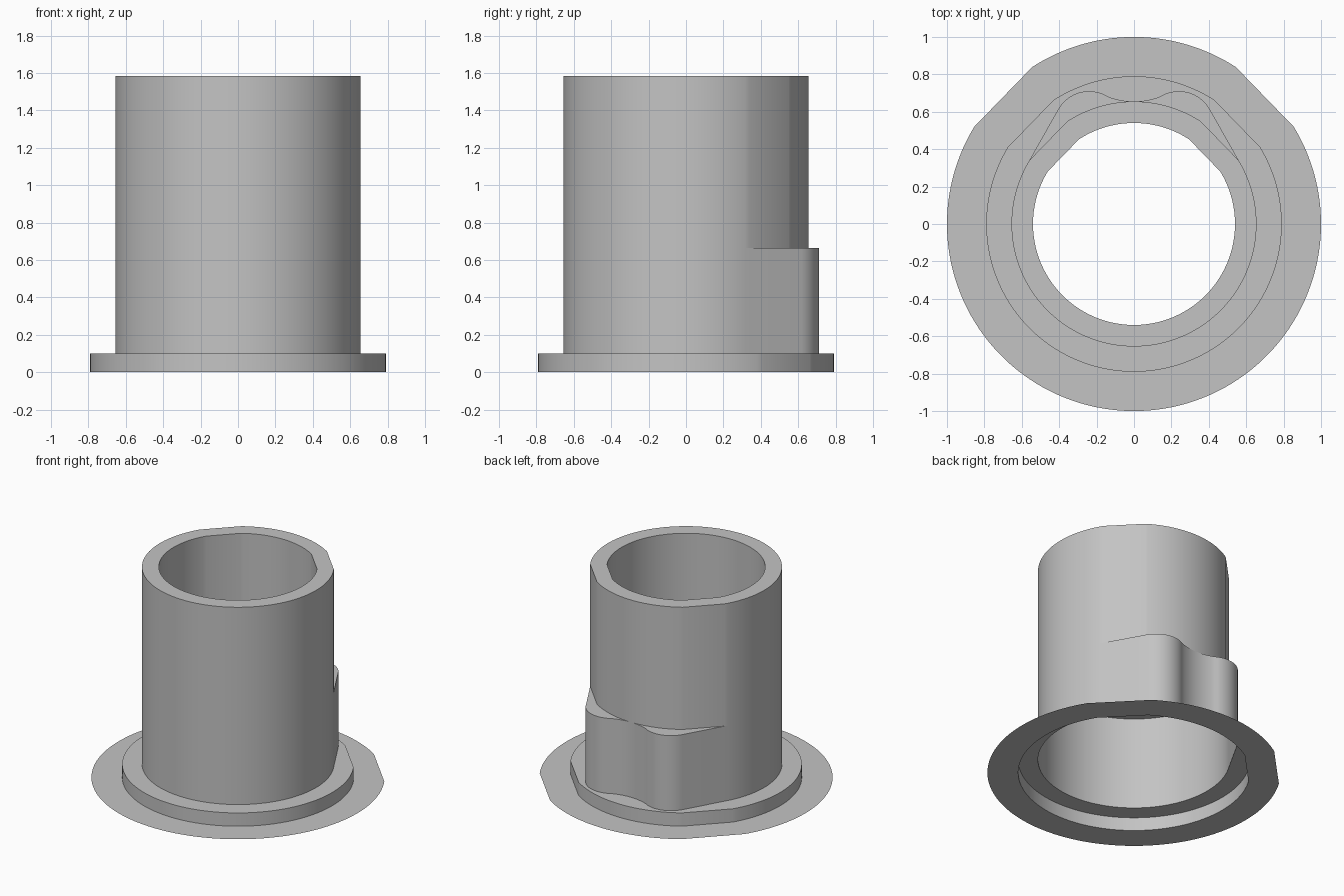
import bpy
import bmesh
from math import cos, sin, radians, hypot, atan2

if "Cube" in bpy.data.objects:
    bpy.data.objects.remove(bpy.data.objects["Cube"], do_unlink=True)

TUBE_R, BORE_R, STEP_R, FLANGE_R = 0.655, 0.54, 0.79, 1.0
STEP_Z, LOBE_Z, LEDGE_Z, TOP_Z = 0.1, 0.665, 0.8, 1.585

grey = bpy.data.materials.new("plain grey")
grey.use_nodes = True
color = (0.55, 0.55, 0.55, 1)
grey.diffuse_color = color
grey.node_tree.nodes["Principled BSDF"].inputs["Base Color"].default_value = color


def arc(cx, cy, r, start, end, n):
    angles = [radians(start + (end - start) * i / n) for i in range(n + 1)]
    return [(cx + r * cos(a), cy + r * sin(a)) for a in angles]


# Plan outline: round wall with a two-lobed bulge at the back
TANGENT = 31.3
half = arc(0, 0, TUBE_R, TANGENT, TANGENT, 1)[:1]
half += arc(0.24, 0.52, 0.19, TANGENT, 114.9, 18)
half += arc(0, 1.036, 0.381, -65.1, -90, 8)[1:]
mirrored = [(-x, y) for x, y in reversed(half[:-1])]
front = arc(0, 0, TUBE_R, 180 - TANGENT, 360 + TANGENT, 100)[1:-1]
outline = half + mirrored + front


def circle(r):
    """Round ring whose points line up with the outline."""
    return [(x * r / hypot(x, y), y * r / hypot(x, y)) for x, y in outline]


def ring_surface(name, rings):
    """Bridge successive (points, height) rings into one sheet."""
    bm = bmesh.new()
    loops = [[bm.verts.new((x, y, z)) for x, y in pts] for pts, z in rings]
    n = len(outline)
    for low, high in zip(loops, loops[1:]):
        for i in range(n):
            j = (i + 1) % n
            bm.faces.new((low[i], low[j], high[j], high[i]))
    bmesh.ops.remove_doubles(bm, verts=bm.verts, dist=0.0005)
    mesh = bpy.data.meshes.new(name)
    bm.to_mesh(mesh)
    bm.free()
    obj = bpy.data.objects.new(name, mesh)
    bpy.context.collection.objects.link(obj)
    mesh.materials.append(grey)
    bpy.ops.object.select_all(action="DESELECT")
    obj.select_set(True)
    bpy.context.view_layer.objects.active = obj
    bpy.ops.object.shade_smooth_by_angle(angle=radians(30))
    return obj


# Thin flat flange and the raised hollow step
ring_surface("base_flange", [(circle(FLANGE_R), 0), (circle(STEP_R), 0)])
ring_surface("base_step", [(circle(STEP_R), 0), (circle(STEP_R), STEP_Z),
                           (outline, STEP_Z)])

# Lower wall with the bulge and its flat cap
ring_surface("lobed_lower_wall", [(outline, STEP_Z), (outline, LOBE_Z),
                                  (circle(TUBE_R), LOBE_Z)])

# Upper tube: outer wall, rim, bore and inner ledge
ring_surface("upper_tube", [(circle(TUBE_R), LOBE_Z), (circle(TUBE_R), TOP_Z),
                            (circle(BORE_R), TOP_Z), (circle(BORE_R), LEDGE_Z),
                            (circle(TUBE_R), LEDGE_Z)])
